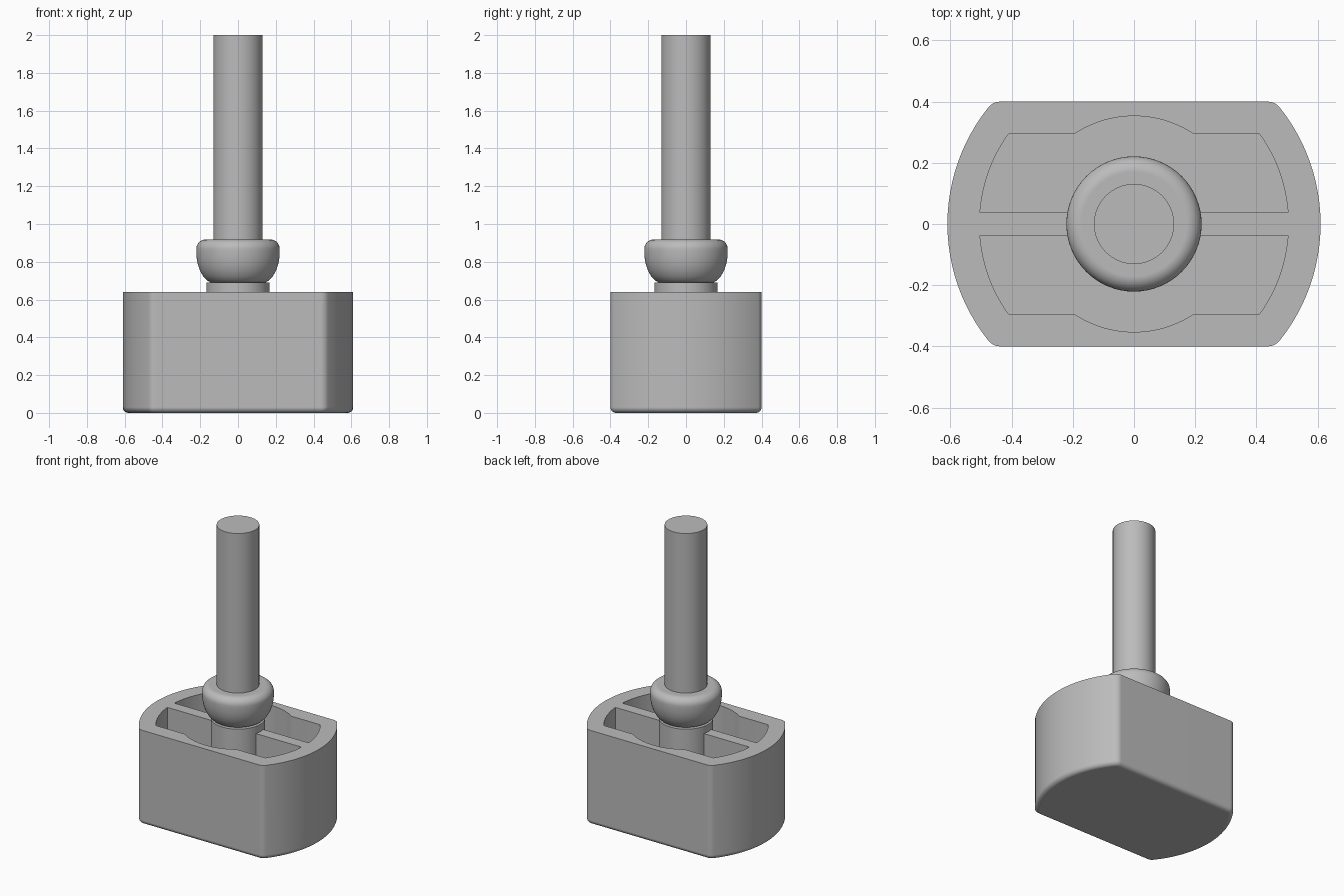
import bpy, bmesh, math
from math import sin, cos, pi, sqrt, atan2, asin

if "Cube" in bpy.data.objects:
    bpy.data.objects.remove(bpy.data.objects["Cube"])

grey = bpy.data.materials.new("plain grey")
grey.diffuse_color = (0.5, 0.5, 0.5, 1)
grey.use_nodes = True
grey.node_tree.nodes["Principled BSDF"].inputs["Base Color"].default_value = grey.diffuse_color

TOP = 0.64      # block height
FLOOR = 0.10    # pocket floor


def arc(cx, cy, r, a0, a1, n):
    return [(cx + r * cos(a0 + (a1 - a0) * i / n),
             cy + r * sin(a0 + (a1 - a0) * i / n)) for i in range(n + 1)]


def loft(name, rings):
    """Skin a stack of (outline, z) rings and cap both ends."""
    bm = bmesh.new()
    loops = [[bm.verts.new((x, y, z)) for x, y in pts] for pts, z in rings]
    n = len(loops[0])
    for a, b in zip(loops, loops[1:]):
        for i in range(n):
            j = (i + 1) % n
            bm.faces.new((a[i], a[j], b[j], b[i]))
    bm.faces.new(loops[0][::-1])
    bm.faces.new(loops[-1])
    bmesh.ops.recalc_face_normals(bm, faces=bm.faces)
    me = bpy.data.meshes.new(name)
    bm.to_mesh(me)
    bm.free()
    me.materials.append(grey)
    ob = bpy.data.objects.new(name, me)
    bpy.context.collection.objects.link(ob)
    return ob


def activate(ob):
    bpy.ops.object.select_all(action='DESELECT')
    ob.select_set(True)
    bpy.context.view_layer.objects.active = ob


def finish(ob):
    activate(ob)
    bpy.ops.object.shade_smooth_by_angle(angle=math.radians(35))
    ob.modifiers.new("normals", 'WEIGHTED_NORMAL').keep_sharp = True


def lathe(name, profile, n=64):
    finish(loft(name, [(arc(0, 0, r, 0, 2 * pi, n)[:-1], z) for r, z in profile]))


def block_outline(d):
    """Disc with two flats and filleted corners, shrunk by d."""
    cx, cy = sqrt(0.56 ** 2 - 0.35 ** 2), 0.35
    a = atan2(cy, cx)
    side = arc(0, 0, 0.61 - d, -a, a, 24)
    corner = arc(cx, cy, 0.05 - d, a, pi / 2, 6)[1:]
    half = [(x, -y) for x, y in corner[::-1]] + side + corner
    return half + [(-x, -y) for x, y in half]


# Block with rounded bottom edge
R = 0.03
rings = [(block_outline(R * (1 - sin(t))), R * (1 - cos(t)))
         for t in [i * pi / 12 for i in range(7)]]
block = loft("block", rings + [(block_outline(0), TOP)])

# Two pockets, leaving the central rib
ri, rc, flat, rib = 0.505, 0.353, 0.294, 0.038
a0, a1, ac = asin(rib / ri), asin(flat / ri), asin(flat / rc)
right = arc(0, 0, ri, a0, a1, 12)
pocket = right + arc(0, 0, rc, ac, pi - ac, 20) + [(-x, y) for x, y in right[::-1]]
for s in (1, -1):
    outline = [(x * s, y * s) for x, y in pocket]
    cutter = loft("pocket_cutter", [(outline, FLOOR), (outline, TOP + 0.1)])
    cutter.hide_render = True
    mod = block.modifiers.new("pocket", 'BOOLEAN')
    mod.operation, mod.solver, mod.object = 'DIFFERENCE', 'EXACT', cutter
    activate(block)
    bpy.ops.object.modifier_apply(modifier=mod.name)
    bpy.data.objects.remove(cutter)
finish(block)

# Post standing in the pockets
lathe("post", [(0.167, FLOOR - 0.02), (0.167, 0.69)])

# Rounded collar: bowl-shaped underside, filleted top edge
bowl = [(0.145, 0.69), (0.165, 0.702), (0.185, 0.724), (0.202, 0.754),
        (0.213, 0.787), (0.219, 0.82), (0.221, 0.85)]
lathe("collar", bowl + arc(0.171, 0.868, 0.05, 0, pi / 2, 8))

# Shaft
lathe("shaft", [(0.131, 0.90), (0.131, 2.0)])
